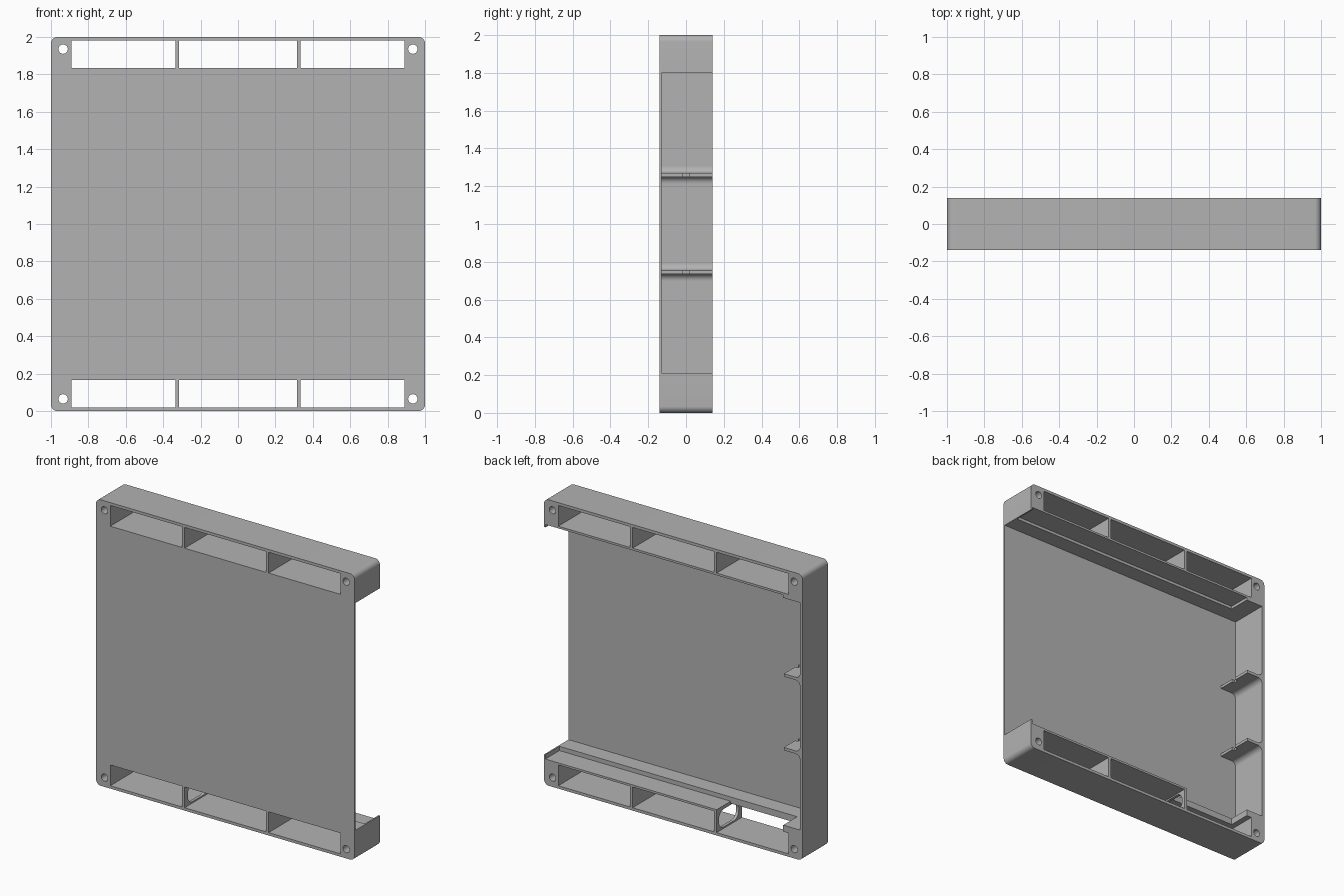
import bpy, bmesh, math
from mathutils import Matrix, Vector

cube = bpy.data.objects.get("Cube")
if cube:
    bpy.data.objects.remove(cube, do_unlink=True)

grey = bpy.data.materials.new("plain_grey")
grey.use_nodes = True
grey.diffuse_color = (0.45, 0.45, 0.45, 1)
grey.node_tree.nodes["Principled BSDF"].inputs["Base Color"].default_value = (0.45, 0.45, 0.45, 1)


def link(name, bm):
    bmesh.ops.recalc_face_normals(bm, faces=bm.faces)
    mesh = bpy.data.meshes.new(name)
    bm.to_mesh(mesh)
    bm.free()
    mesh.materials.append(grey)
    ob = bpy.data.objects.new(name, mesh)
    bpy.context.collection.objects.link(ob)
    return ob


def box(name, x, y, z, round_axis=None, radius=0.0):
    """Box from ranges; edges along round_axis can be rounded."""
    bm = bmesh.new()
    bmesh.ops.create_cube(bm, size=1)
    for v in bm.verts:
        v.co = Vector([r[0] + (c + 0.5) * (r[1] - r[0]) for c, r in zip(v.co, (x, y, z))])
    if round_axis is not None:
        edges = [e for e in bm.edges
                 if abs((e.verts[0].co - e.verts[1].co).normalized()[round_axis]) > 0.9]
        bmesh.ops.bevel(bm, geom=edges, offset=radius, segments=8, profile=0.5, affect='EDGES')
    return link(name, bm)


def cut(target, cutter):
    cutter.hide_render = True
    mod = target.modifiers.new("cut", 'BOOLEAN')
    mod.operation = 'DIFFERENCE'
    mod.solver = 'EXACT'
    mod.object = cutter
    bpy.context.view_layer.objects.active = target
    bpy.ops.object.modifier_apply(modifier=mod.name)
    bpy.data.objects.remove(cutter, do_unlink=True)


def flip(z, top):
    return (2 - z[1], 2 - z[0]) if top else z


through = (-0.3, 0.3)

# Rounded slab, hollowed to a thin front panel, one side wall and two rails
frame = box("frame", (-1, 1), (-0.14, 0.14), (0, 2), 1, 0.035)
cut(frame, box("cavity", (-0.98, 1.2), (-0.13, 0.3), (0.21, 1.8)))

for top in (False, True):
    # Three windows through each rail
    for x in ((-0.89, -0.335), (-0.315, 0.315), (0.335, 0.89)):
        cut(frame, box("window", x, through, flip((0.02, 0.165), top)))
    # Long step at the back of each rail
    cut(frame, box("step", (-0.85, 0.99), (-0.015, 0.3), flip((0.18, 0.3), top)))
    # Screw holes in the corners
    for x in (-0.935, 0.935):
        bm = bmesh.new()
        bmesh.ops.create_cone(bm, cap_ends=True, segments=32, radius1=0.025, radius2=0.025,
                              depth=0.6, matrix=Matrix.Translation((x, 0, 1.935 if top else 0.065))
                              @ Matrix.Rotation(math.pi / 2, 4, 'X'))
        cut(frame, link("screw_hole", bm))

# Open shelf above one lower compartment, and a cable hole in its divider
cut(frame, box("shelf_gap", (-0.85, -0.335), (-0.015, 0.3), (0.1, 0.3)))
cut(frame, box("cable_hole", (-0.4, -0.25), (-0.105, 0.115), (0.03, 0.155), 0, 0.055))


def tab(name, z):
    """Shelf tab on the side wall with a fillet above and below its root."""
    wall, tip, half, r = -0.985, -0.855, 0.01, 0.035
    arc = [(-0.98 + r - r * math.sin(a), half + r - r * math.cos(a))
           for a in [i * math.pi / 16 for i in range(9)]]
    upper = [(tip, half)] + arc + [(wall, half + r)]
    outline = upper + [(x, -h) for x, h in reversed(upper)]
    bm = bmesh.new()
    face = bm.faces.new([bm.verts.new((x, -0.132, z + h)) for x, h in outline])
    ext = bmesh.ops.extrude_face_region(bm, geom=[face])
    bmesh.ops.translate(bm, vec=(0, 0.272, 0),
                        verts=[g for g in ext["geom"] if isinstance(g, bmesh.types.BMVert)])
    ob = link(name, bm)
    cut(ob, box("notch", (tip - 0.02, 0), (-0.015, 0.015), (z - 0.1, z + 0.1)))
    return ob


parts = [frame, tab("lower_tab", 0.745), tab("upper_tab", 1.26)]

# Smooth rounded edges, keep corners sharp
bpy.ops.object.select_all(action='DESELECT')
for ob in parts:
    ob.select_set(True)
bpy.context.view_layer.objects.active = frame
bpy.ops.object.shade_smooth_by_angle(angle=math.radians(30))
